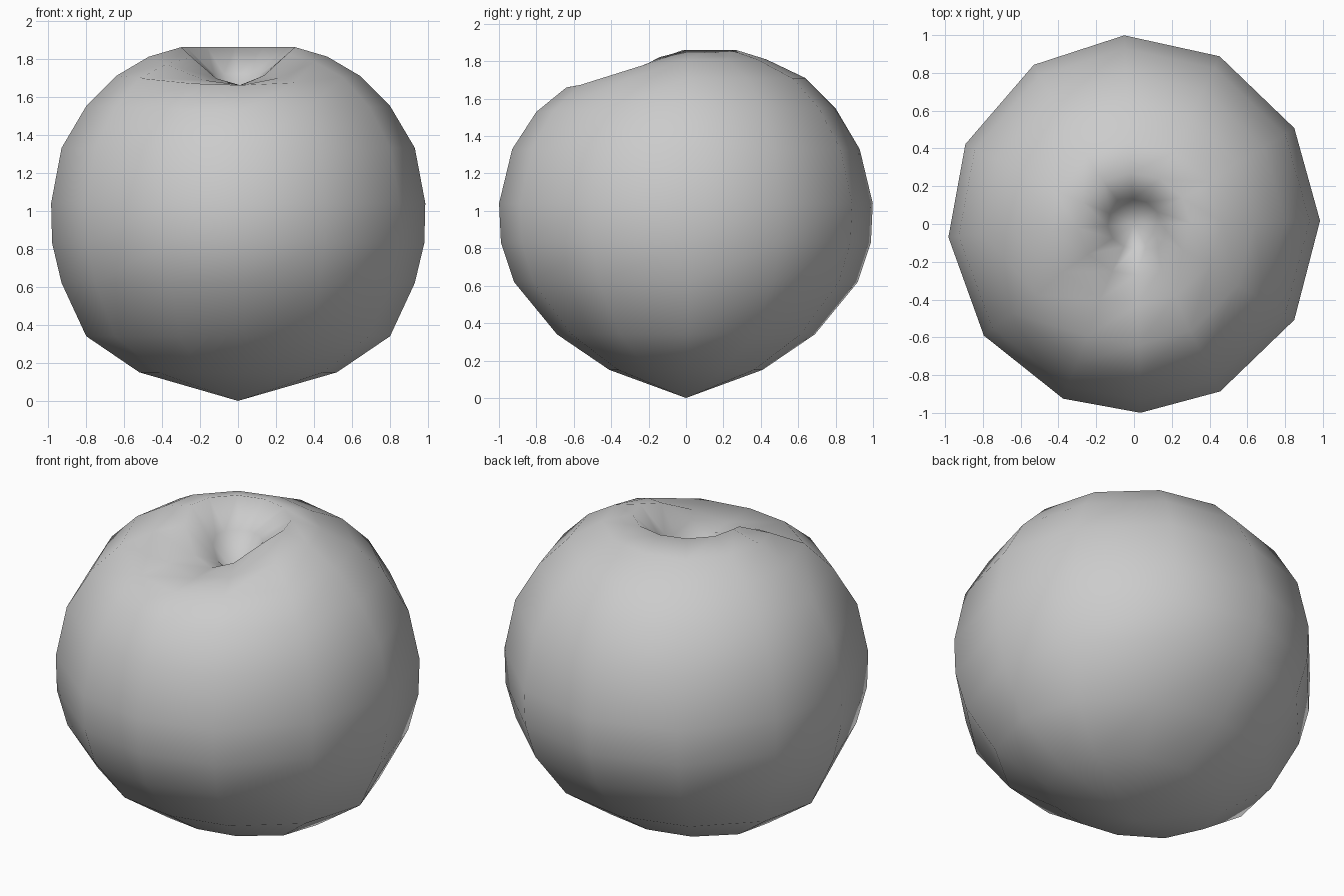
import bpy, bmesh
from math import sin, cos, radians

if "Cube" in bpy.data.objects:
    bpy.data.objects.remove(bpy.data.objects["Cube"], do_unlink=True)

# Plain grey skin
skin = bpy.data.materials.new("plain_grey")
skin.use_nodes = True
GREY = (0.6, 0.6, 0.6, 1)
skin.diffuse_color = GREY
skin.node_tree.nodes["Principled BSDF"].inputs["Base Color"].default_value = GREY

# Twelve slightly uneven meridians, in degrees
ANGLES = [1, 30.5, 62.6, 93, 122.6, 155, 184, 216.2, 247.6, 272, 297.6, 329.5]

# Rings from bottom to pit: radius along x, radius along y, height, front groove drop
RINGS = [
    (0.52, 0.41, 0.15, 0),
    (0.80, 0.69, 0.34, 0),
    (0.93, 0.92, 0.62, 0),
    (0.98, 0.99, 0.83, 0),
    (0.985, 1.0, 1.04, 0),
    (0.93, 0.93, 1.33, 0),
    (0.80, 0.80, 1.55, 0.02),
    (0.64, 0.64, 1.71, 0.05),
    (0.47, 0.43, 1.81, 0.15),
    (0.30, 0.27, 1.86, 0.20),
    (0.14, 0.13, 1.72, 0.11),
]


def ring(bm, rx, ry, z, drop):
    verts = []
    for a in map(radians, ANGLES):
        groove = max(0, -sin(a)) ** 2.5
        verts.append(bm.verts.new((rx * cos(a), ry * sin(a), z - drop * groove)))
    return verts


# Fruit body: pointed bottom, round sides, sunken top with a groove to the front
bm = bmesh.new()
rings = [ring(bm, *r) for r in RINGS]
bottom = bm.verts.new((0, 0, 0))
pit = bm.verts.new((0, 0, 1.5))
n = len(ANGLES)
for i in range(n):
    j = (i + 1) % n
    bm.faces.new((bottom, rings[0][j], rings[0][i]))
    for low, high in zip(rings, rings[1:]):
        bm.faces.new((low[i], low[j], high[j], high[i]))
    bm.faces.new((rings[-1][i], rings[-1][j], pit))
for f in bm.faces:
    f.smooth = True

mesh = bpy.data.meshes.new("fruit_body")
bm.to_mesh(mesh)
bm.free()
mesh.materials.append(skin)
fruit = bpy.data.objects.new("fruit_body", mesh)
bpy.context.collection.objects.link(fruit)
